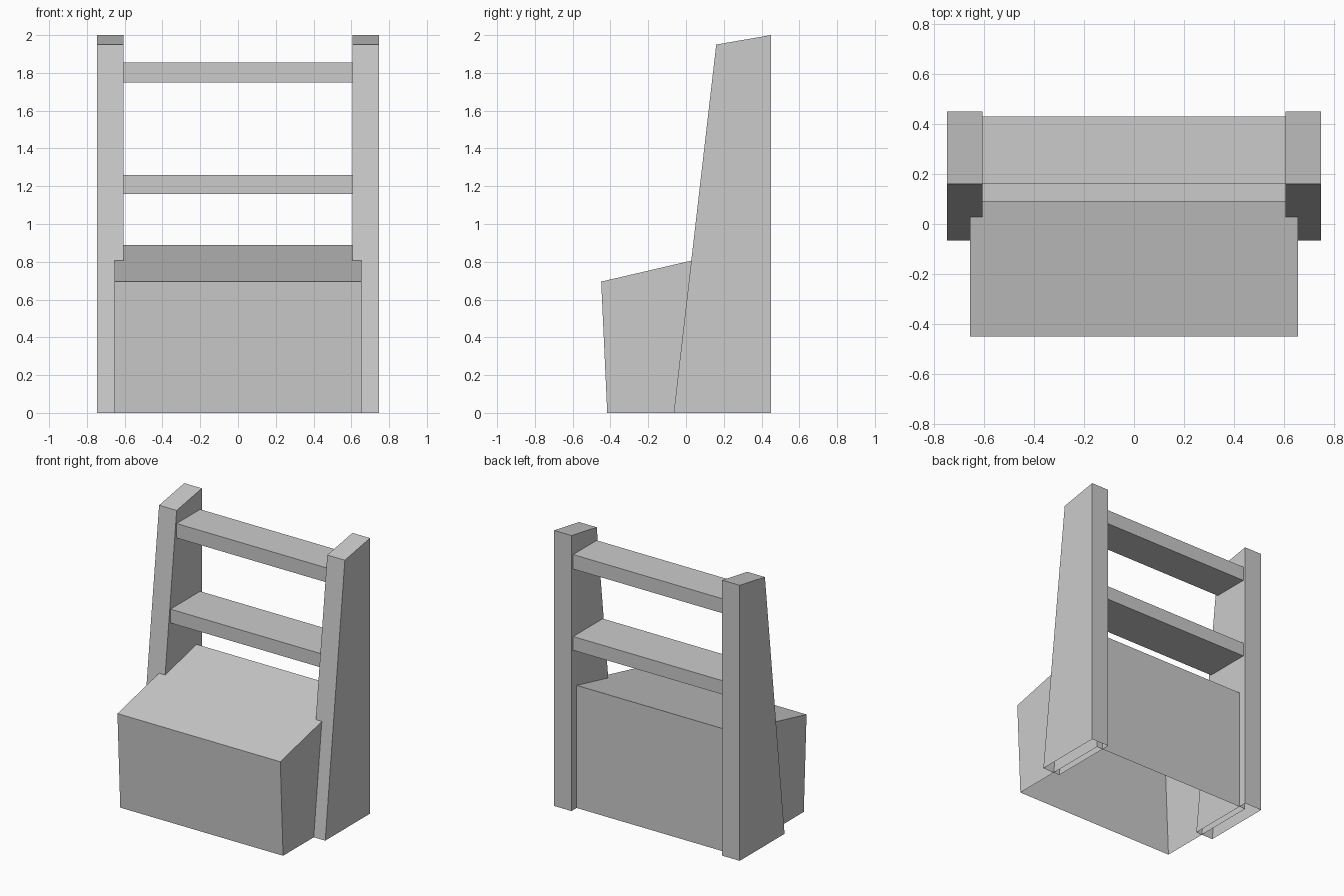
import bpy
import bmesh

if "Cube" in bpy.data.objects:
    bpy.data.objects.remove(bpy.data.objects["Cube"])


def extrude_profile(name, profile, x0, x1, open_bottom=False, open_ends=False):
    """Sweep a (y, z) outline along x from x0 to x1."""
    bm = bmesh.new()
    face = bm.faces.new([bm.verts.new((x0, y, z)) for y, z in profile])
    ext = bmesh.ops.extrude_face_region(bm, geom=[face], use_keep_orig=True)
    moved = [v for v in ext["geom"] if isinstance(v, bmesh.types.BMVert)]
    bmesh.ops.translate(bm, verts=moved, vec=(x1 - x0, 0, 0))
    bmesh.ops.recalc_face_normals(bm, faces=bm.faces)
    unwanted = [f for f in bm.faces
                if (open_bottom and all(abs(v.co.z) < 1e-5 for v in f.verts))
                or (open_ends and abs(f.normal.x) > 0.99)]
    bmesh.ops.delete(bm, geom=unwanted, context="FACES")
    mesh = bpy.data.meshes.new(name)
    bm.to_mesh(mesh)
    bm.free()
    obj = bpy.data.objects.new(name, mesh)
    bpy.context.collection.objects.link(obj)
    return obj


# Tapered side posts, hollow underneath
post = [(-0.065, 0), (0.449, 0), (0.449, 2.0), (0.16, 1.95)]
INNER, OUTER = 0.605, 0.746
extrude_profile("right_post", post, INNER, OUTER, open_bottom=True)
extrude_profile("left_post", post, -OUTER, -INNER, open_bottom=True)

# Boxy seat with a sloping top, hollow underneath, let into the posts
seat = [(-0.417, 0), (0.39, 0), (0.39, 0.89), (-0.449, 0.695)]
extrude_profile("seat", seat, -0.654, 0.654, open_bottom=True)

# Back slats between the posts
for name, front, low, high in (("lower_slat", 0.09, 1.16, 1.26),
                               ("upper_slat", 0.16, 1.75, 1.855)):
    slat = [(front, low), (0.43, low), (0.43, high), (front, high)]
    extrude_profile(name, slat, -INNER, INNER, open_ends=True)
